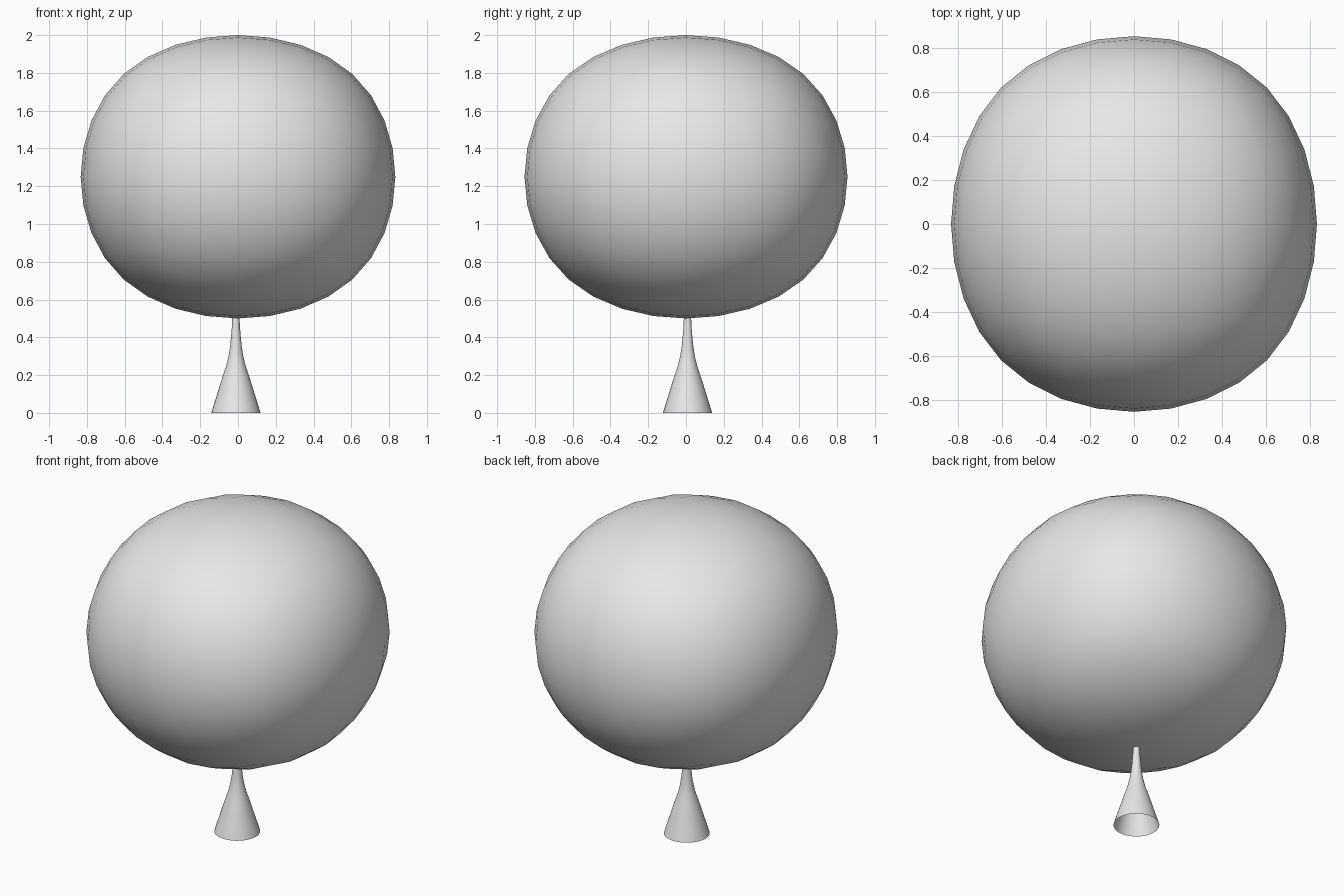
import bpy, bmesh, math

cube = bpy.data.objects.get("Cube")
if cube:
    bpy.data.objects.remove(cube, do_unlink=True)

# One plain grey material
grey = bpy.data.materials.new("light_grey")
grey.use_nodes = True
grey.diffuse_color = (0.8, 0.8, 0.8, 1)
grey.node_tree.nodes["Principled BSDF"].inputs["Base Color"].default_value = (0.8, 0.8, 0.8, 1)


def add_object(name, bm, location):
    """Turn a bmesh into a smooth shaded grey object."""
    bmesh.ops.recalc_face_normals(bm, faces=bm.faces)
    for face in bm.faces:
        face.smooth = True
    mesh = bpy.data.meshes.new(name)
    bm.to_mesh(mesh)
    bm.free()
    mesh.materials.append(grey)
    obj = bpy.data.objects.new(name, mesh)
    obj.location = location
    bpy.context.collection.objects.link(obj)
    return obj


# Crown: a subdivided box, rounded into a slightly boxy ball
LIMIT = 0.8395  # how far a subdivided cube's face centre lies from its middle
bm = bmesh.new()
bmesh.ops.create_cube(bm, size=2 / LIMIT)
bmesh.ops.scale(bm, vec=(0.833, 0.855, 0.75), verts=bm.verts)
crown = add_object("crown", bm, (0, 0, 1.25))
subsurf = crown.modifiers.new("round", 'SUBSURF')
subsurf.levels = subsurf.render_levels = 3

# Trunk: an open flared tube, (radius, height) from the base up
profile = [(0.13, 0), (0.115, 0.05), (0.099, 0.1), (0.084, 0.15), (0.068, 0.2),
           (0.051, 0.25), (0.039, 0.3), (0.031, 0.35), (0.026, 0.4),
           (0.021, 0.46), (0.018, 0.54)]
SIDES = 32
bm = bmesh.new()
rings = []
for r, z in profile:
    angles = [2 * math.pi * i / SIDES for i in range(SIDES)]
    rings.append([bm.verts.new((r * math.cos(a), r * math.sin(a), z)) for a in angles])
for low, high in zip(rings, rings[1:]):
    for i in range(SIDES):
        j = (i + 1) % SIDES
        bm.faces.new((low[i], low[j], high[j], high[i]))
add_object("trunk", bm, (-0.011, 0.008, 0))
